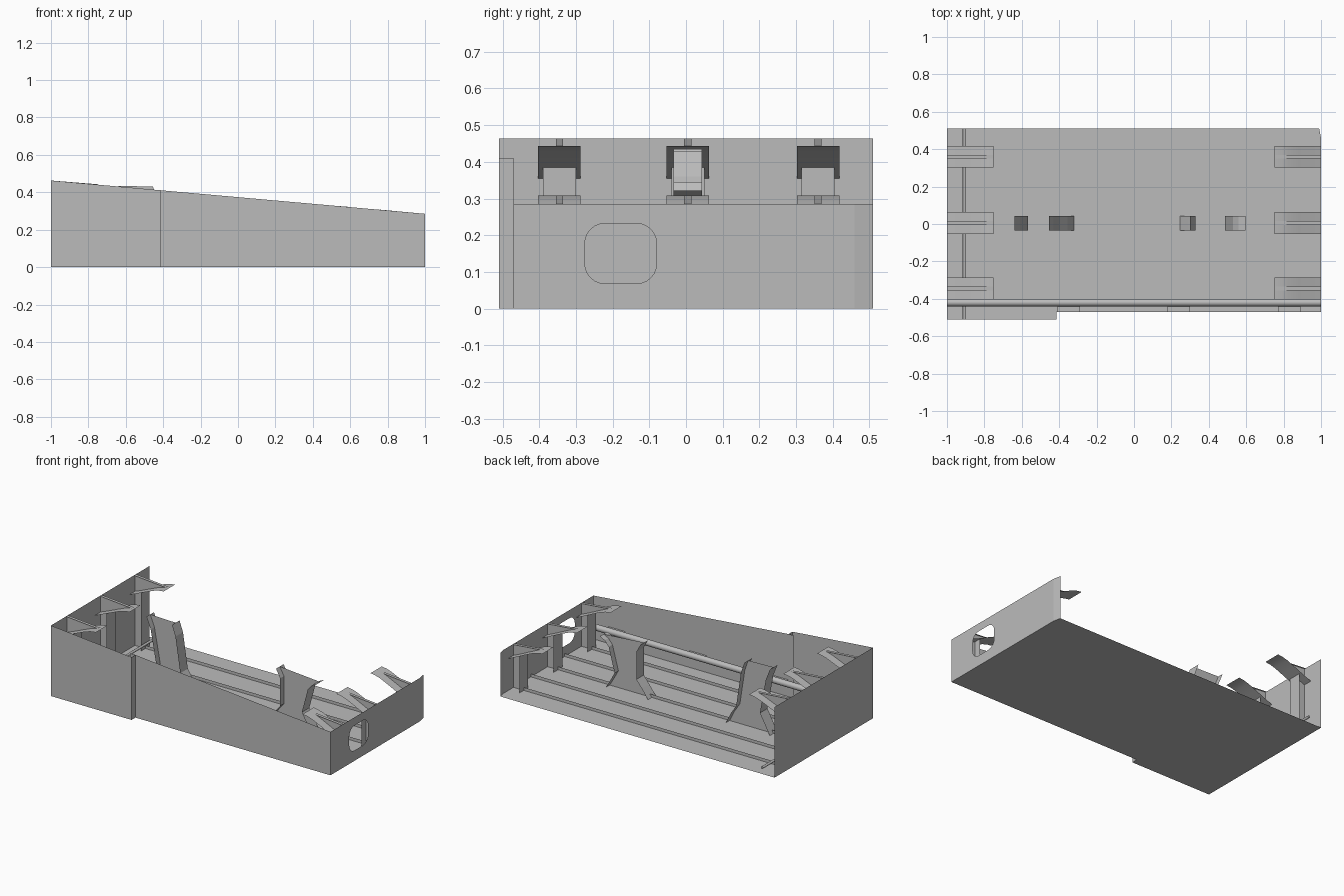
import bpy, bmesh, math
from mathutils import Vector

cube = bpy.data.objects.get("Cube")
if cube:
    bpy.data.objects.remove(cube, do_unlink=True)

steel = bpy.data.materials.new("plain grey steel")
steel.use_nodes = True
GREY = (0.5, 0.5, 0.5, 1)
steel.diffuse_color = GREY
steel.node_tree.nodes["Principled BSDF"].inputs["Base Color"].default_value = GREY

ROWS = (-0.345, 0.005, 0.36)      # bracket rows along y
FRONT, STEP, BACK = -0.47, -0.51, 0.51
STEP_X = -0.415


def top_z(x):
    """Height of the sloping rim."""
    return 0.374 - 0.089 * x


def make(name, bm, smooth=False):
    me = bpy.data.meshes.new(name)
    bm.to_mesh(me)
    bm.free()
    me.materials.append(steel)
    ob = bpy.data.objects.new(name, me)
    bpy.context.collection.objects.link(ob)
    if smooth:
        for p in me.polygons:
            p.use_smooth = True
    return ob


def sheet(name, pts):
    """One flat plate from its outline."""
    bm = bmesh.new()
    bm.faces.new([bm.verts.new(p) for p in pts])
    return make(name, bm)


def strip(name, profile, y, half, smooth=False):
    """Sweep an xz profile across a width in y."""
    bm = bmesh.new()
    rows = [[bm.verts.new((x, y + s * half, z)) for s in (-1, 1)] for x, z in profile]
    for a, b in zip(rows, rows[1:]):
        bm.faces.new((a[0], b[0], b[1], a[1]))
    return make(name, bm, smooth)


def web(name, outline, y):
    return sheet(name, [(x, y, z) for x, z in outline])


def rod(name, a, b, radius):
    a, b = Vector(a), Vector(b)
    bm = bmesh.new()
    bmesh.ops.create_cone(bm, cap_ends=True, segments=16, radius1=radius,
                          radius2=radius, depth=(b - a).length)
    bmesh.ops.rotate(bm, verts=bm.verts,
                     matrix=(b - a).to_track_quat('Z', 'Y').to_matrix())
    bmesh.ops.translate(bm, verts=bm.verts, vec=(a + b) / 2)
    ob = make(name, bm)
    bpy.context.view_layer.objects.active = ob
    ob.select_set(True)
    bpy.ops.object.shade_smooth_by_angle()
    ob.select_set(False)
    return ob


# Floor and outer walls
sheet("floor", [(-1, STEP, 0), (STEP_X, STEP, 0), (STEP_X, FRONT, 0), (1, FRONT, 0),
                (1, 0.46, 0), (0.99, BACK, 0), (-1, BACK, 0)])
sheet("tall_end_wall", [(-1, STEP, 0), (-1, BACK, 0),
                        (-1, BACK, top_z(-1)), (-1, STEP, top_z(-1))])
for name, x0, x1, y in (("front_wall_step", -1, STEP_X, STEP),
                        ("front_wall", STEP_X, 1, FRONT)):
    sheet(name, [(x0, y, 0), (x1, y, 0), (x1, y, top_z(x1)), (x0, y, top_z(x0))])
zs = top_z(STEP_X)
sheet("step_joint", [(STEP_X, STEP, 0), (STEP_X, FRONT, 0),
                     (STEP_X, FRONT, zs), (STEP_X, STEP, zs)])
sheet("step_lap", [(STEP_X, FRONT, 0), (STEP_X - 0.04, FRONT, 0),
                   (STEP_X - 0.04, FRONT, zs), (STEP_X, FRONT, zs)])


# Low end wall, with a rounded opening bridged to the rectangular rim
def low_wall():
    bm = bmesh.new()
    cy, cz, hy, hz, r, n = -0.178, 0.15, 0.098, 0.082, 0.055, 6
    y0, y1, z1 = FRONT, 0.46, top_z(1)
    corners = [(y1, z1), (y0, z1), (y0, 0), (y1, 0)]
    signs = [(1, 1), (-1, 1), (-1, -1), (1, -1)]
    rim, arcs = [], []
    for q, ((cy2, cz2), (sy, sz)) in enumerate(zip(corners, signs)):
        rim.append(bm.verts.new((1, cy2, cz2)))
        arcs.append([])
        for i in range(n + 1):
            t = math.pi / 2 * (q + i / n)
            arcs[q].append(bm.verts.new((1, cy + sy * (hy - r) + r * math.cos(t),
                                         cz + sz * (hz - r) + r * math.sin(t))))
    for q in range(4):
        for a, b in zip(arcs[q], arcs[q][1:]):
            bm.faces.new((rim[q], b, a))
        k = (q + 1) % 4
        bm.faces.new((rim[q], rim[k], arcs[k][0], arcs[q][-1]))
    # slightly bent back edge
    top, low = bm.verts.new((0.99, BACK, z1)), bm.verts.new((0.99, BACK, 0))
    bm.faces.new((rim[3], low, top, rim[0]))
    bmesh.ops.recalc_face_normals(bm, faces=bm.faces)
    make("low_end_wall", bm)


low_wall()

# Brackets: winged shelf, gusset above it and tee post below it, on both ends
for side, base, label in ((-1, 0.355, "tall_end"), (1, 0.21, "low_end")):
    rise = 0.088 if side < 0 else 0.098
    shelf = [(side * x, base + rise * t) for x, t in
             ((1, 0), (0.95, 0.22), (0.88, 0.56), (0.82, 0.84), (0.785, 0.95), (0.75, 1))]
    px, pz = side * 0.925, base + rise * 0.34
    for i, y in enumerate(ROWS):
        tag = f"{label}_{i + 1}"
        strip("shelf_" + tag, shelf, y, 0.058, True)
        web("gusset_" + tag, [(side, top_z(side))] + shelf, y)
        strip("gusset_cap_" + tag, [(side, top_z(side)), shelf[-1]], y, 0.01)
        web("post_web_" + tag, [(side, 0), (px, 0), (px, pz), (side, base)], y)
        strip("post_flange_" + tag, [(px, 0), (px, pz)], y, 0.045)

# Two waisted frames on the centre line
FRAMES = {
    "tall_frame": ([(-0.638, 0), (-0.60, 0.07), (-0.567, 0.13), (-0.61, 0.36), (-0.64, 0.435)],
                   [(-0.32, 0), (-0.355, 0.07), (-0.395, 0.13), (-0.43, 0.36), (-0.455, 0.43)]),
    "low_frame": ([(0.245, 0), (0.29, 0.06), (0.33, 0.11), (0.33, 0.29), (0.30, 0.345)],
                  [(0.55, 0), (0.515, 0.06), (0.487, 0.11), (0.53, 0.27), (0.56, 0.305), (0.595, 0.322)]),
}
for name, (left, right) in FRAMES.items():
    web(name + "_web", left + right[::-1], ROWS[1])
    strip(name + "_left_flange", left, ROWS[1], 0.039)
    strip(name + "_right_flange", right, ROWS[1], 0.039)

# Low floor stiffeners running lengthwise
for i, y in enumerate((-0.345, -0.17, 0.005, 0.18, 0.36)):
    web(f"floor_stiffener_{i + 1}", [(-1, 0), (1, 0), (1, 0.02), (-1, 0.02)], y)

# Long pipe by the front wall, its clips, and the thin cross rod
rod("long_pipe", (-1, -0.42, 0.11), (1, -0.42, 0.11), 0.02)
for i, x in enumerate((-0.35, 0.24, 0.83)):
    sheet(f"pipe_clip_{i + 1}", [(x - 0.06, FRONT, 0.11), (x + 0.06, FRONT, 0.11),
                                 (x + 0.06, -0.43, 0.11), (x - 0.06, -0.43, 0.11)])
rod("cross_rod", (-0.908, STEP, 0.04), (-0.908, BACK, 0.04), 0.008)
